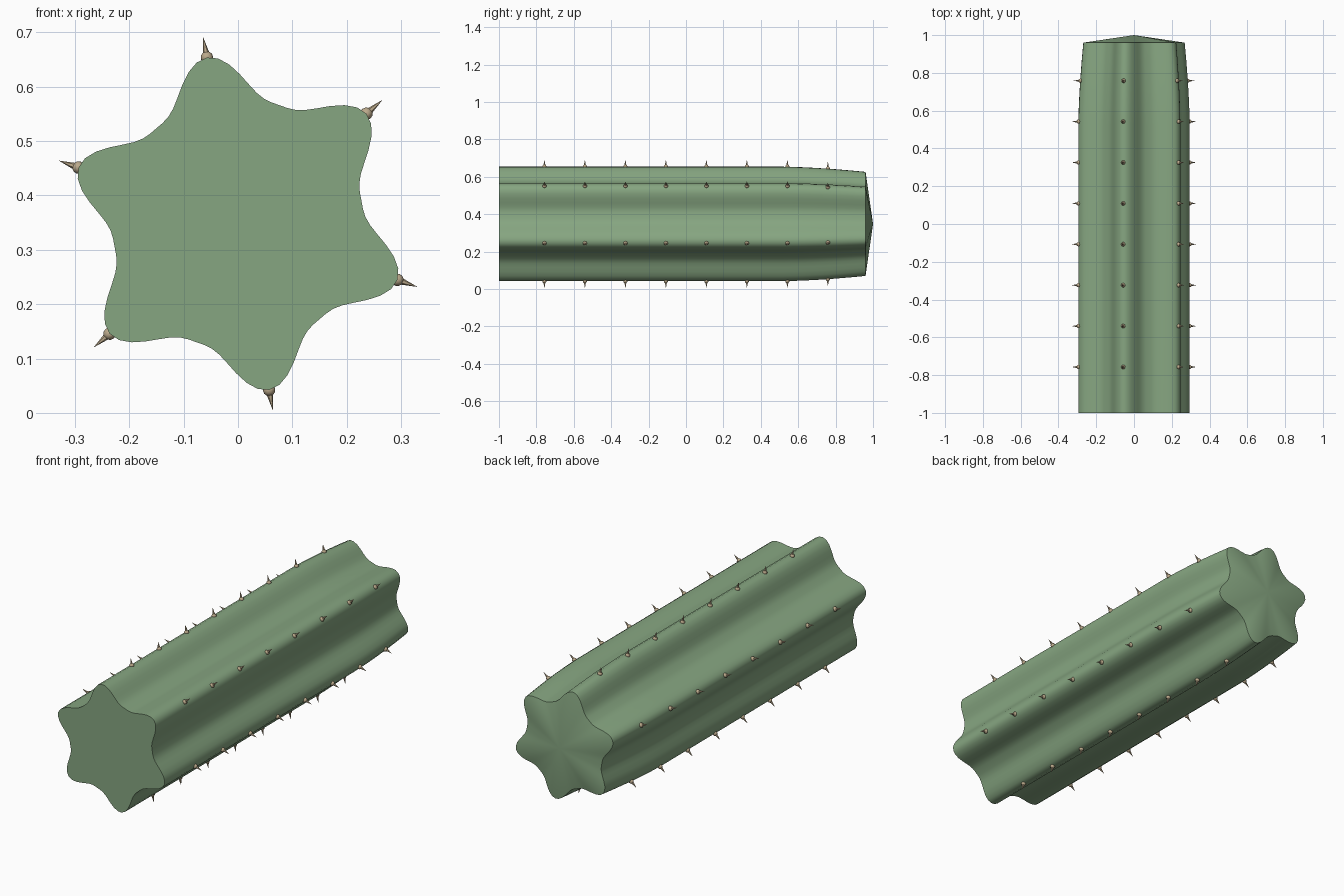
import bpy, bmesh, math
from mathutils import Matrix, Vector

if "Cube" in bpy.data.objects:
    bpy.data.objects.remove(bpy.data.objects["Cube"])

CZ, RIBS, SEG = 0.348, 6, 96
PHASE = math.radians(40.6)          # angle of the first rib crest
CREST, VALLEY = 0.311, 0.231


def material(name, rgb):
    m = bpy.data.materials.new(name)
    m.diffuse_color = (*rgb, 1)
    m.use_nodes = True
    m.node_tree.nodes["Principled BSDF"].inputs["Base Color"].default_value = m.diffuse_color
    return m


def make_object(name, bm, mat, angle):
    bmesh.ops.recalc_face_normals(bm, faces=bm.faces[:])
    me = bpy.data.meshes.new(name)
    bm.to_mesh(me)
    bm.free()
    ob = bpy.data.objects.new(name, me)
    bpy.context.collection.objects.link(ob)
    me.materials.append(mat)
    bpy.ops.object.select_all(action='DESELECT')
    ob.select_set(True)
    bpy.context.view_layer.objects.active = ob
    bpy.ops.object.shade_smooth_by_angle(angle=math.radians(angle))
    return ob


def taper(y):
    t = max(0.0, (y - 0.52) / 0.44)
    return 1 - 0.09 * t ** 1.6


def radius(a):
    s = math.cos(RIBS / 2 * (a - PHASE)) ** 2
    return VALLEY + (CREST - VALLEY) * s ** 1.6


green = material("cactus_green", (0.24, 0.38, 0.22))
tan = material("spine_tan", (0.50, 0.40, 0.26))

# Ribbed stem: star-shaped rings along y, flat front end, shallow cone at the back
bm = bmesh.new()
rings = []
for y in (-1, 0.52, 0.61, 0.70, 0.79, 0.88, 0.96):
    ring = []
    for i in range(SEG):
        a = PHASE + 2 * math.pi * i / SEG
        r = radius(a) * taper(y)
        ring.append(bm.verts.new((r * math.cos(a), y, CZ + r * math.sin(a))))
    rings.append(ring)
apex = bm.verts.new((0, 1, CZ))
bm.faces.new(rings[0])
for i in range(SEG):
    j = (i + 1) % SEG
    for p, q in zip(rings, rings[1:]):
        bm.faces.new((p[i], p[j], q[j], q[i]))
    bm.faces.new((rings[-1][i], rings[-1][j], apex))
make_object("cactus_stem", bm, green, 35)

# Areole beads and radial spines along each rib crest
beads, spines = bmesh.new(), bmesh.new()
for k in range(RIBS):
    a = PHASE + k * 2 * math.pi / RIBS
    out = Vector((math.cos(a), 0, math.sin(a)))
    turn = out.to_track_quat('Z', 'Y').to_matrix().to_4x4()
    for n in range(8):
        y = -0.757 + n * 0.2165
        base = Vector((0, y, CZ)) + out * CREST * taper(y)
        bmesh.ops.create_uvsphere(beads, u_segments=10, v_segments=6, radius=0.0115,
                                  matrix=Matrix.Translation(base) @ turn)
        bmesh.ops.create_cone(spines, cap_ends=True, segments=6, radius1=0.007,
                              radius2=0, depth=0.035,
                              matrix=Matrix.Translation(base + out * 0.0215) @ turn)
make_object("areoles", beads, tan, 60)
make_object("spines", spines, tan, 30)
